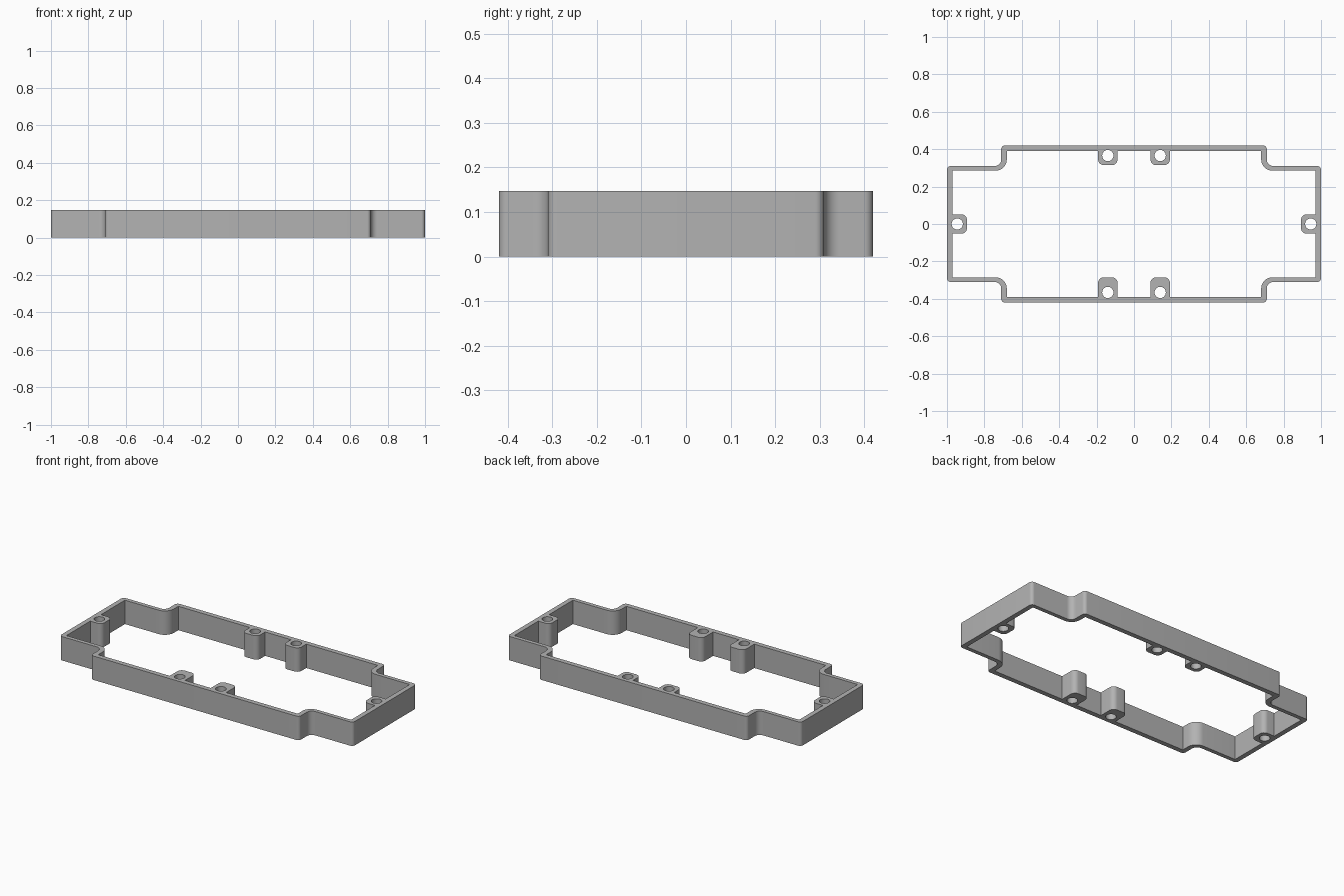
import bpy
import math
from mathutils import Vector

cube = bpy.data.objects.get("Cube")
if cube:
    bpy.data.objects.remove(cube, do_unlink=True)

HEIGHT = 0.147
WALL = 0.03
BOSS = 0.052          # half width of a screw boss
HOLE = 0.03
ARC_STEPS = 8

grey = bpy.data.materials.new("plain grey")
grey.use_nodes = True
grey.diffuse_color = (0.45, 0.45, 0.45, 1)
grey.node_tree.nodes["Principled BSDF"].inputs["Base Color"].default_value = grey.diffuse_color


def rounded(corners):
    """Turn (x, y, radius) right-angle corners into a closed outline."""
    outline = []
    for i, (x, y, r) in enumerate(corners):
        p = Vector((x, y))
        if r == 0:
            outline.append(p)
            continue
        a = (Vector(corners[i - 1][:2]) - p).normalized()
        b = (Vector(corners[(i + 1) % len(corners)][:2]) - p).normalized()
        centre = p + (a + b) * r
        for k in range(ARC_STEPS + 1):
            t = math.pi / 2 * k / ARC_STEPS
            outline.append(centre - b * r * math.cos(t) - a * r * math.sin(t))
    return outline


def mirrored(half):
    return half + [(-x, y, r) for x, y, r in reversed(half)]


def circle(cx, cy, r, n=32):
    return [Vector((cx + r * math.cos(2 * math.pi * k / n),
                    cy + r * math.sin(2 * math.pi * k / n))) for k in range(n)]


# Outside of the wall: a long box with four stepped corners
outer_half = [(0.71, -0.42, 0.02), (0.71, -0.31, 0.035), (1, -0.31, 0.02),
              (1, 0.31, 0.02), (0.71, 0.31, 0.035), (0.71, 0.42, 0.02)]

# Inside of the wall, running around the screw bosses
ix, iy, sx, sy = 1 - WALL, 0.42 - WALL, 0.71 - WALL, 0.31 - WALL + 0.005
bx, front, back, side = 0.14, -0.285, 0.315, 0.893
inner_half = [
    (bx - BOSS, -iy, 0), (bx - BOSS, front, 0.03), (bx + BOSS, front, 0.03), (bx + BOSS, -iy, 0),
    (sx, -iy, 0), (sx, -sy, 0.06), (ix, -sy, 0),
    (ix, -BOSS, 0), (side, -BOSS, 0.03), (side, BOSS, 0.03), (ix, BOSS, 0),
    (ix, sy, 0), (sx, sy, 0.06), (sx, iy, 0),
    (bx + BOSS, iy, 0), (bx + BOSS, back, 0.03), (bx - BOSS, back, 0.03), (bx - BOSS, iy, 0)]

outlines = [rounded(mirrored(outer_half)), rounded(mirrored(inner_half))]

# Screw holes
for s in (-1, 1):
    outlines.append(circle(s * 0.945, 0, HOLE))
    for y in (-0.366, 0.366):
        outlines.append(circle(s * bx, y, HOLE))

# Filled profile, extruded to the full height
profile = bpy.data.curves.new("spacer_frame", "CURVE")
profile.dimensions = "2D"
profile.fill_mode = "BOTH"
profile.extrude = HEIGHT / 2
for outline in outlines:
    spline = profile.splines.new("POLY")
    spline.points.add(len(outline) - 1)
    for point, p in zip(spline.points, outline):
        point.co = (p.x, p.y, 0, 1)
    spline.use_cyclic_u = True
profile.materials.append(grey)

frame = bpy.data.objects.new("spacer_frame", profile)
frame.location.z = HEIGHT / 2
bpy.context.collection.objects.link(frame)
bpy.ops.object.select_all(action="DESELECT")
frame.select_set(True)
bpy.context.view_layer.objects.active = frame
bpy.ops.object.convert(target="MESH")

# Join caps to walls, then smooth the rounded corners only
bpy.ops.object.mode_set(mode="EDIT")
bpy.ops.mesh.select_all(action="SELECT")
bpy.ops.mesh.remove_doubles(threshold=0.0005)
bpy.ops.mesh.normals_make_consistent(inside=False)
bpy.ops.mesh.dissolve_limited(angle_limit=math.radians(0.5))
bpy.ops.object.mode_set(mode="OBJECT")
bpy.ops.object.shade_smooth_by_angle(angle=math.radians(30))
